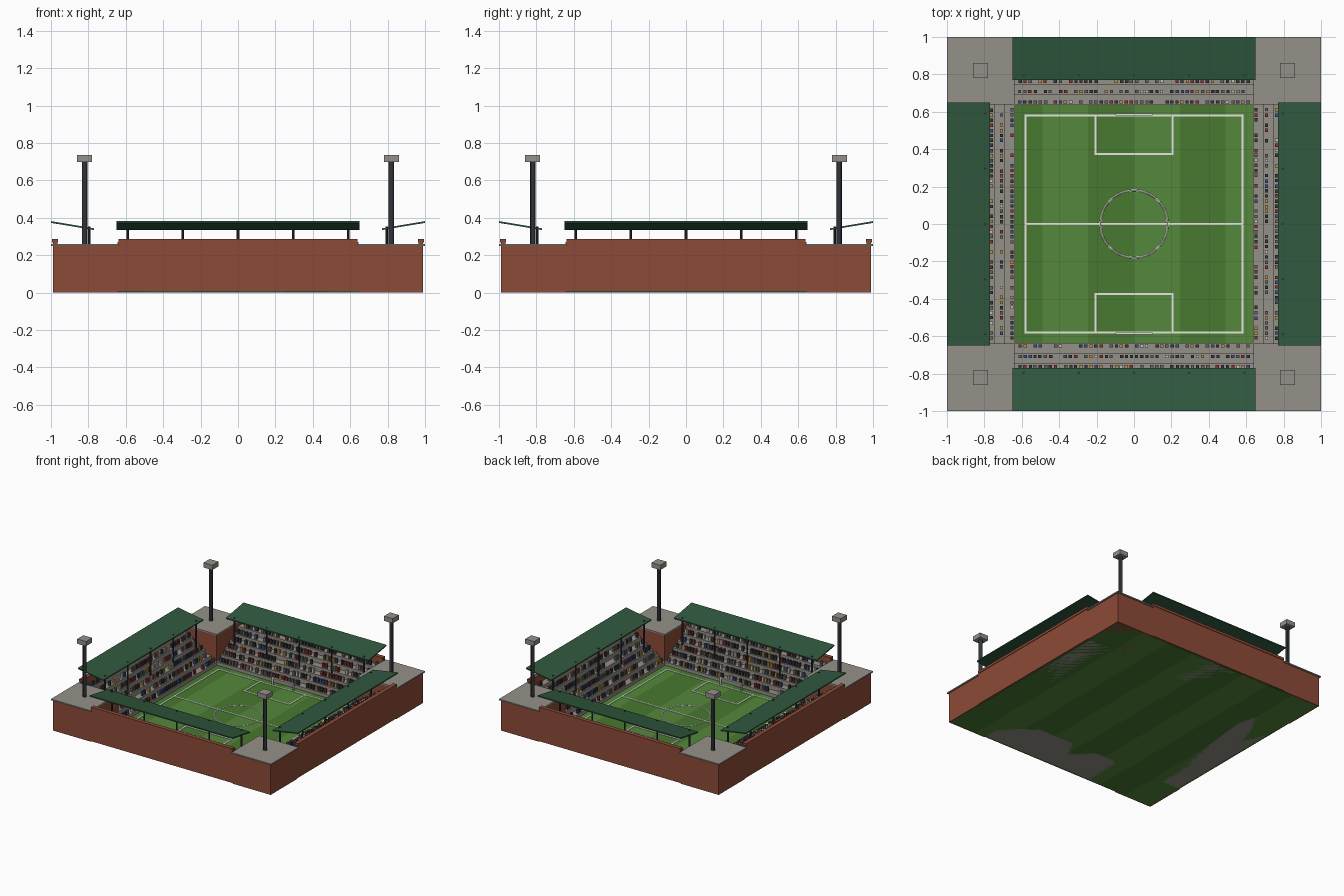
import bpy, bmesh, math, random
from mathutils import Matrix, Vector

if "Cube" in bpy.data.objects:
    bpy.data.objects.remove(bpy.data.objects["Cube"])

random.seed(4)


def material(name, r, g, b):
    m = bpy.data.materials.new(name)
    m.diffuse_color = (r, g, b, 1)
    m.use_nodes = True
    m.node_tree.nodes["Principled BSDF"].inputs["Base Color"].default_value = m.diffuse_color
    return m


BRICK = material("brick", 0.27, 0.07, 0.04)
CONCRETE = material("concrete", 0.30, 0.28, 0.25)
ROOF = material("roof_green", 0.03, 0.10, 0.05)
STEEL = material("steel", 0.03, 0.035, 0.04)
GRASS = [material("grass_light", 0.09, 0.25, 0.045), material("grass_dark", 0.065, 0.19, 0.03)]
WHITE = material("white", 0.8, 0.8, 0.77)
CROWD = [material("crowd_" + n, *c) for n, c in {
    "charcoal": (0.04, 0.04, 0.045), "grey": (0.14, 0.13, 0.12), "red": (0.28, 0.03, 0.03),
    "blue": (0.04, 0.08, 0.25), "yellow": (0.45, 0.28, 0.06), "pale": (0.55, 0.52, 0.48)}.items()]
TURNS = [Matrix.Rotation(math.radians(90 * i), 4, 'Z') for i in range(4)]


def finish(bm, name, mats):
    mesh = bpy.data.meshes.new(name)
    bmesh.ops.recalc_face_normals(bm, faces=bm.faces)
    bm.to_mesh(mesh)
    bm.free()
    for m in mats:
        mesh.materials.append(m)
    ob = bpy.data.objects.new(name, mesh)
    bpy.context.collection.objects.link(ob)
    return ob


def add_box(bm, lo, hi, turn=Matrix(), index=0):
    lo, hi = Vector(lo), Vector(hi)
    mat = turn @ Matrix.Translation((lo + hi) / 2) @ Matrix.Diagonal((*(hi - lo), 1))
    for v in bmesh.ops.create_cube(bm, size=1, matrix=mat)["verts"]:
        for f in v.link_faces:
            f.material_index = index


def boxes(name, mat, spans, turns=(Matrix(),)):
    bm = bmesh.new()
    for t in turns:
        for lo, hi in spans:
            add_box(bm, lo, hi, t)
    return finish(bm, name, [mat])


def posts(name, spots, radius, z0, z1, sides):
    bm = bmesh.new()
    for t in TURNS:
        for x, y in spots:
            bmesh.ops.create_cone(bm, cap_ends=True, segments=sides, radius1=radius, radius2=radius,
                                  depth=z1 - z0, matrix=t @ Matrix.Translation((x, y, (z0 + z1) / 2)))
    ob = finish(bm, name, [STEEL])
    bpy.ops.object.select_all(action='DESELECT')
    ob.select_set(True)
    bpy.context.view_layer.objects.active = ob
    bpy.ops.object.shade_smooth_by_angle()


def extrusions(name, mat, profile, half):
    """Extrude a (y, z) profile along x and repeat it on all four sides."""
    bm = bmesh.new()
    for t in TURNS:
        ends = [[bm.verts.new(t @ Vector((x, y, z))) for y, z in profile] for x in (-half, half)]
        bm.faces.new(ends[0])
        bm.faces.new(ends[1])
        for i in range(len(profile)):
            j = (i + 1) % len(profile)
            bm.faces.new((ends[0][i], ends[0][j], ends[1][j], ends[1][i]))
    finish(bm, name, [mat])


# Mown pitch
bm = bmesh.new()
for i in range(8):
    x = -0.98 + 0.245 * i
    add_box(bm, (x, -0.98, 0), (x + 0.245, 0.98, 0.01), index=i % 2)
finish(bm, "striped_pitch", GRASS)

# Pitch markings
W, Z0, Z1 = 0.005, 0.008, 0.013
half_lines = [((-0.585, 0.575, Z0), (0.585, 0.585, Z1)), ((-0.21, 0.37, Z0), (0.21, 0.38, Z1))]
half_lines += [((x - W, 0.37, Z0), (x + W, 0.58, Z1)) for x in (-0.205, 0.205)]
half_lines += [((x - W, 0, Z0), (x + W, 0.58, Z1)) for x in (-0.58, 0.58)]
boxes("pitch_lines", WHITE, half_lines, TURNS[::2])
boxes("halfway_line", WHITE, [((-0.58, -W, Z0), (0.58, W, Z1))])
bpy.ops.mesh.primitive_torus_add(location=(0, 0, 0.008), major_radius=0.18, minor_radius=0.006,
                                 major_segments=48, minor_segments=8)
circle = bpy.context.object
circle.name = "centre_circle"
circle.data.materials.append(WHITE)

# Goals
goal = [((x - W, 0.58, 0.01), (x + W, 0.59, 0.075)) for x in (-0.095, 0.095)]
goal.append(((-0.1, 0.58, 0.067), (0.1, 0.59, 0.077)))
boxes("goals", WHITE, goal, TURNS[::2])

# Stepped terraces
ROWS, DEPTH, RISE, START = 6, 0.0555, 0.037, 0.635
steps = [(START, 0)]
for i in range(ROWS):
    steps += [(START + DEPTH * i, RISE * (i + 1)), (START + DEPTH * (i + 1), RISE * (i + 1))]
steps.append((START + DEPTH * ROWS, 0))
extrusions("terraces", CONCRETE, steps, 0.64)

# Spectators
bm = bmesh.new()
for t in TURNS:
    for row in range(ROWS):
        y, z = START + DEPTH * row + 0.017, RISE * (row + 1)
        for k in range(46):
            if random.random() < 0.78:
                x = -0.61 + k * 0.0271 + random.uniform(-0.002, 0.002)
                add_box(bm, (x - 0.009, y - 0.008, z), (x + 0.009, y + 0.008, z + 0.035), t,
                        random.choice((0, 0, 0, 1, 1, 2, 3, 4, 5)))
finish(bm, "spectators", CROWD)

# Outer walls with coping
boxes("back_walls", BRICK, [((-0.645, 0.965, 0.005), (0.645, 0.99, 0.27))], TURNS)
boxes("wall_coping", BRICK, [((-0.64, 0.962, 0.268), (0.64, 0.995, 0.288))], TURNS)

# Corner blocks with slabs
boxes("corner_blocks", BRICK, [((0.645, 0.645, 0), (0.99, 0.99, 0.25))], TURNS)
boxes("corner_slabs", CONCRETE, [((0.64, 0.64, 0.25), (1, 1, 0.26))], TURNS)

# Sloping roofs and their columns
extrusions("roofs", ROOF, [(0.77, 0.335), (1.0, 0.373), (1.0, 0.382), (0.77, 0.344)], 0.65)
posts("roof_columns", [(x, 0.795) for x in (-0.59, -0.295, 0, 0.295, 0.59)], 0.007, 0.11, 0.353, 8)

# Floodlights
posts("floodlight_masts", [(0.82, 0.82)], 0.015, 0.26, 0.70, 12)
boxes("floodlight_heads", CONCRETE, [((0.78, 0.78, 0.698), (0.86, 0.86, 0.737))], TURNS)
